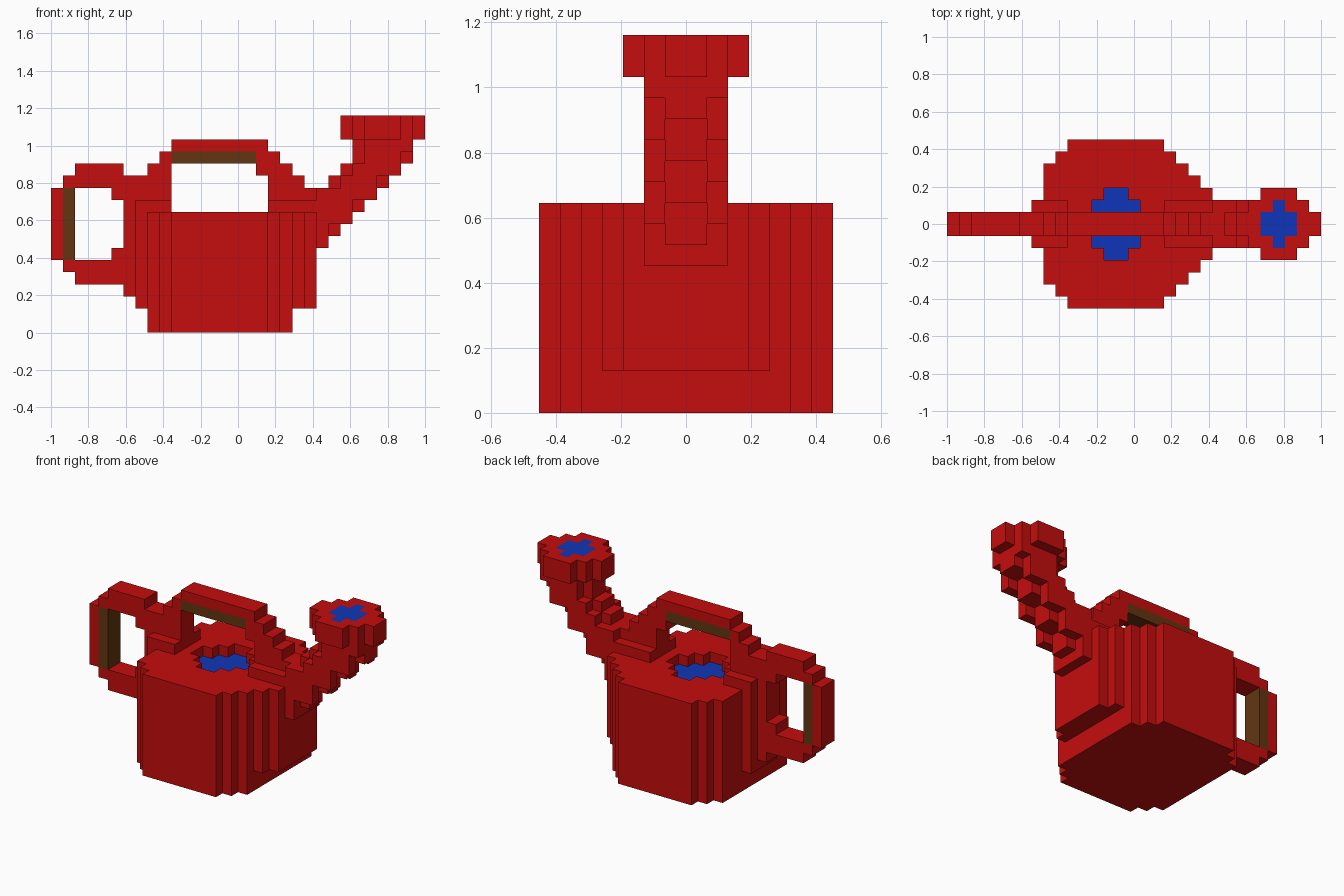
import bpy, bmesh
from mathutils import Vector

if "Cube" in bpy.data.objects:
    bpy.data.objects.remove(bpy.data.objects["Cube"], do_unlink=True)

U = 2 / 31  # edge of one block


def material(name, color):
    m = bpy.data.materials.new(name)
    m.use_nodes = True
    m.diffuse_color = (*color, 1)
    b = m.node_tree.nodes["Principled BSDF"]
    b.inputs["Base Color"].default_value = (*color, 1)
    b.inputs["Roughness"].default_value = 0.8
    return m


RED = material("red", (0.56, 0.004, 0.004))
BLUE = material("blue", (0.005, 0.036, 0.48))
BROWN = material("brown", (0.125, 0.036, 0.005))


def box(x0, x1, half, z0, z1):
    """Blocks from x0 to x1 and z0 to z1, reaching half to each side of y = 0."""
    return {(x, y, z) for x in range(x0, x1) for y in range(-half, half) for z in range(z0, z1)}


def columns(x0, halves, z0, z1):
    """Neighbouring slices along x, each with its own half width."""
    cells = set()
    for i, h in enumerate(halves):
        cells |= box(x0 + i, x0 + i + 1, h, z0, z1)
    return cells


parts = {}
taken = set()


def part(name, mat, cells):
    cells = cells - taken
    taken.update(cells)
    parts[name] = (mat, cells)


# Water in the filling hole and on the sprinkler head
DISC = (1, 2, 3, 3, 2, 1)
part("filling_water", BLUE, columns(11, DISC, 8, 9))
part("sprinkler_water", BLUE, columns(26, (1, 2, 1), 17, 18))

# Can body: rounded footprint, widened towards the spout above the base
body = columns(8, (5, 6) + (7,) * 8 + (6, 5), 0, 10) | columns(20, (4, 3), 2, 10)
part("can_body", RED, body - columns(11, DISC, 9, 10))

# Sprinkler head
part("sprinkler_head", RED, columns(24, (1, 2, 3, 3, 3, 2, 1), 16, 18))

# Spout: centre and side strips climb in alternating steps of two
centre_end = (23, 24, 24, 26, 26, 28, 28, 30, 30)
side_end = (23, 23, 25, 25, 27, 27, 29, 29, 30)
centre_start = (22, 22, 22, 22, 22, 23, 24, 25, 25)
side_start = (22, 22, 22, 22, 22, 24, 25, 26, 26)
spout = box(18, 23, 2, 10, 11)
for i in range(9):
    z = 7 + i
    spout |= box(centre_start[i], centre_end[i], 1, z, z + 1)
    spout |= {c for c in box(side_start[i], side_end[i], 2, z, z + 1) if c[1] in (-2, 1)}
part("spout", RED, spout)

# Carrying handle over the top, with a wooden grip
part("top_grip", BROWN, box(10, 17, 1, 14, 15))
top = box(10, 18, 1, 15, 16) | box(17, 18, 1, 13, 15)
for x, z1 in zip((6, 7, 8, 9, 18, 19, 20, 21, 22), (13, 13, 14, 15, 15, 14, 13, 12, 12)):
    top |= box(x, x + 1, 1, 10, z1)
part("top_handle", RED, top)

# Mount behind the body, and the rear handle with its wooden grip
part("rear_mount", RED, box(7, 8, 2, 2, 11) | box(8, 10, 2, 10, 11) | box(6, 7, 1, 3, 10))
part("rear_grip", BROWN, box(1, 2, 1, 6, 12))
part("rear_handle", RED,
     box(0, 1, 1, 6, 12) | box(1, 2, 1, 5, 6) | box(1, 2, 1, 12, 13)
     | box(2, 6, 1, 4, 6) | box(2, 6, 1, 12, 14)
     | box(5, 6, 1, 6, 7) | box(5, 6, 1, 11, 12))


def build(name, mat, cells):
    """Skin a set of blocks, leaving out every face covered by another block."""
    bm = bmesh.new()
    verts = {}

    def vert(p):
        if p not in verts:
            verts[p] = bm.verts.new(((p[0] - 15.5) * U, p[1] * U, p[2] * U))
        return verts[p]

    for c in sorted(cells):
        for axis in range(3):
            for side in (0, 1):
                n = list(c)
                n[axis] += 2 * side - 1
                if tuple(n) in taken:
                    continue
                a, b = (axis + 1) % 3, (axis + 2) % 3
                ring = []
                for da, db in ((0, 0), (1, 0), (1, 1), (0, 1)):
                    p = list(c)
                    p[axis] += side
                    p[a] += da
                    p[b] += db
                    ring.append(vert(tuple(p)))
                bm.faces.new(ring if side else ring[::-1])
    mesh = bpy.data.meshes.new(name)
    bm.to_mesh(mesh)
    bm.free()
    mesh.materials.append(mat)
    bpy.context.collection.objects.link(bpy.data.objects.new(name, mesh))


for name, (mat, cells) in parts.items():
    build(name, mat, cells)
